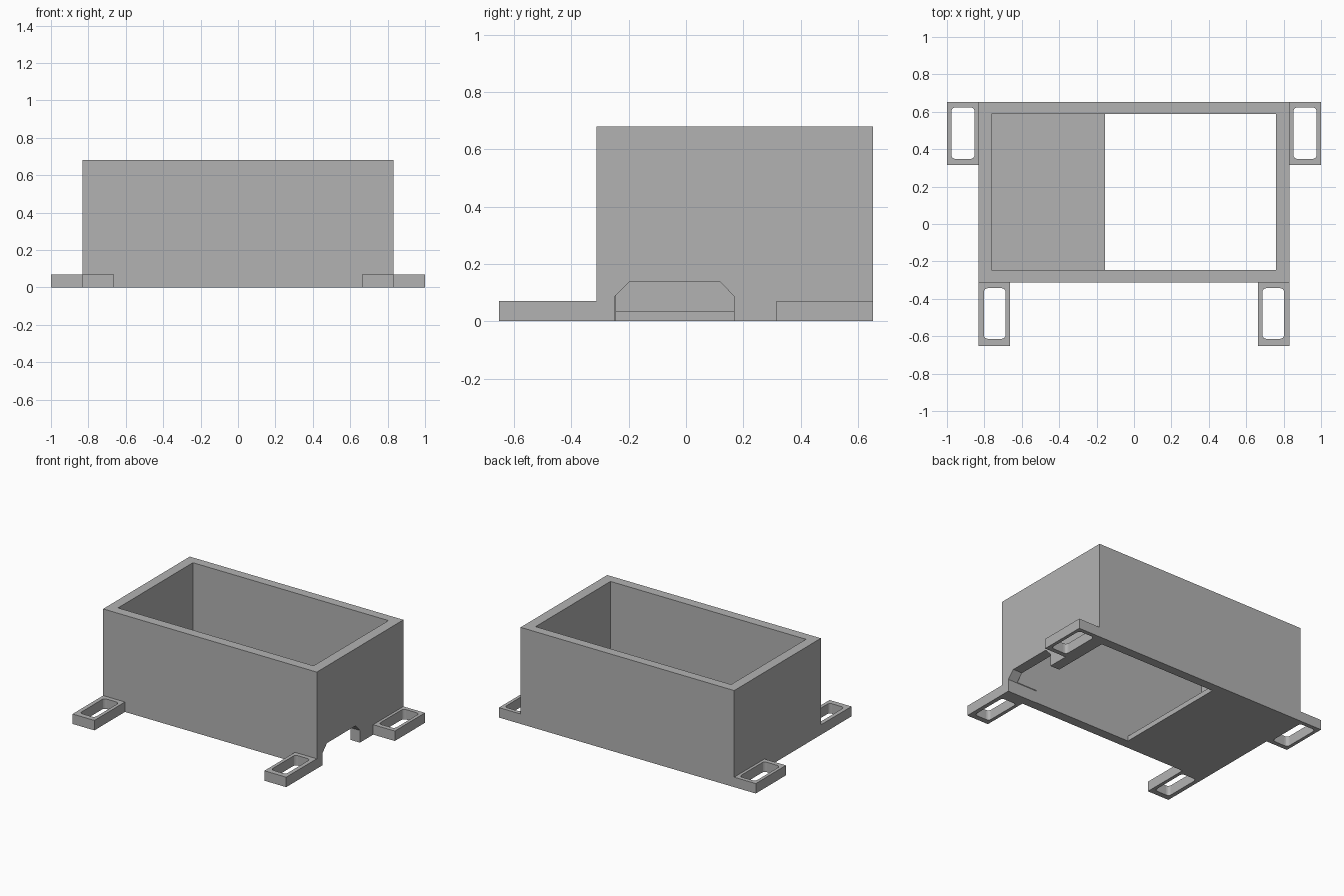
import bpy
import bmesh
from math import cos, sin, pi
from mathutils import Vector

cube = bpy.data.objects.get("Cube")
if cube:
    bpy.data.objects.remove(cube, do_unlink=True)

grey = bpy.data.materials.new("plain grey")
grey.use_nodes = True
GREY = (0.45, 0.45, 0.45, 1)
grey.diffuse_color = GREY
grey.node_tree.nodes["Principled BSDF"].inputs["Base Color"].default_value = GREY


def prism(name, profile, axis, start, end):
    """Extrude a closed 2D profile along axis (0=x, 1=y, 2=z)."""
    bm = bmesh.new()
    verts = []
    for a, b in profile:
        co = [a, b]
        co.insert(axis, start)
        verts.append(bm.verts.new(co))
    face = bm.faces.new(verts)
    moved = bmesh.ops.extrude_face_region(bm, geom=[face])["geom"]
    offset = Vector((0, 0, 0))
    offset[axis] = end - start
    bmesh.ops.translate(bm, vec=offset,
                        verts=[g for g in moved if isinstance(g, bmesh.types.BMVert)])
    bmesh.ops.recalc_face_normals(bm, faces=bm.faces)
    mesh = bpy.data.meshes.new(name)
    bm.to_mesh(mesh)
    bm.free()
    mesh.materials.append(grey)
    obj = bpy.data.objects.new(name, mesh)
    bpy.context.collection.objects.link(obj)
    return obj


def rectangle(x0, x1, y0, y1):
    return [(x0, y0), (x1, y0), (x1, y1), (x0, y1)]


def rounded(x0, x1, y0, y1, r=0.022, steps=4):
    corners = [(x1 - r, y1 - r), (x0 + r, y1 - r), (x0 + r, y0 + r), (x1 - r, y0 + r)]
    return [(cx + r * cos(t), cy + r * sin(t))
            for i, (cx, cy) in enumerate(corners)
            for t in [(i + k / steps) * pi / 2 for k in range(steps + 1)]]


def cut(obj, cutters):
    """Subtract the cutters, keep the result and drop the cutters."""
    for c in cutters:
        c.hide_render = True
        mod = obj.modifiers.new("cut", 'BOOLEAN')
        mod.operation = 'DIFFERENCE'
        mod.solver = 'EXACT'
        mod.object = c
    bpy.context.view_layer.update()
    graph = bpy.context.evaluated_depsgraph_get()
    mesh = bpy.data.meshes.new_from_object(obj.evaluated_get(graph))
    obj.modifiers.clear()
    obj.data = mesh
    for c in cutters:
        bpy.data.objects.remove(c, do_unlink=True)


# Open box with a partial floor and a chamfered notch in one side wall
W, FRONT, BACK, H = 0.832, -0.312, 0.652, 0.68
box = prism("box_body", rectangle(-W, W, FRONT, BACK), 2, 0, H)
cavity = prism("cavity_cutter",
               [(-0.763, 1), (-0.763, 0.035), (-0.155, 0.035),
                (-0.155, -0.2), (0.76, -0.2), (0.76, 1)], 1, -0.245, 0.588)
notch = prism("notch_cutter",
              [(-0.248, -0.2), (-0.248, 0.086), (-0.198, 0.137),
               (0.12, 0.137), (0.168, 0.086), (0.168, -0.2)], 0, 0.6, 1)
cut(box, [cavity, notch])

# Slotted mounting tabs, mirrored on both sides
TAB_H = 0.07
for side, label in ((1, "left"), (-1, "right")):
    tabs = (
        ("back", (W, 1, 0.316, BACK), (0.852, 0.977, 0.348, 0.623)),
        ("front", (0.662, W, -0.652, FRONT), (0.686, 0.803, -0.614, -0.343)),
    )
    for place, (x0, x1, y0, y1), (h0, h1, k0, k1) in tabs:
        xs, hs = sorted((side * x0, side * x1)), sorted((side * h0, side * h1))
        tab = prism(f"{place}_{label}_tab", rectangle(*xs, y0, y1), 2, 0, TAB_H)
        slot = prism("slot_cutter", rounded(*hs, k0, k1), 2, -0.1, 0.2)
        cut(tab, [slot])
